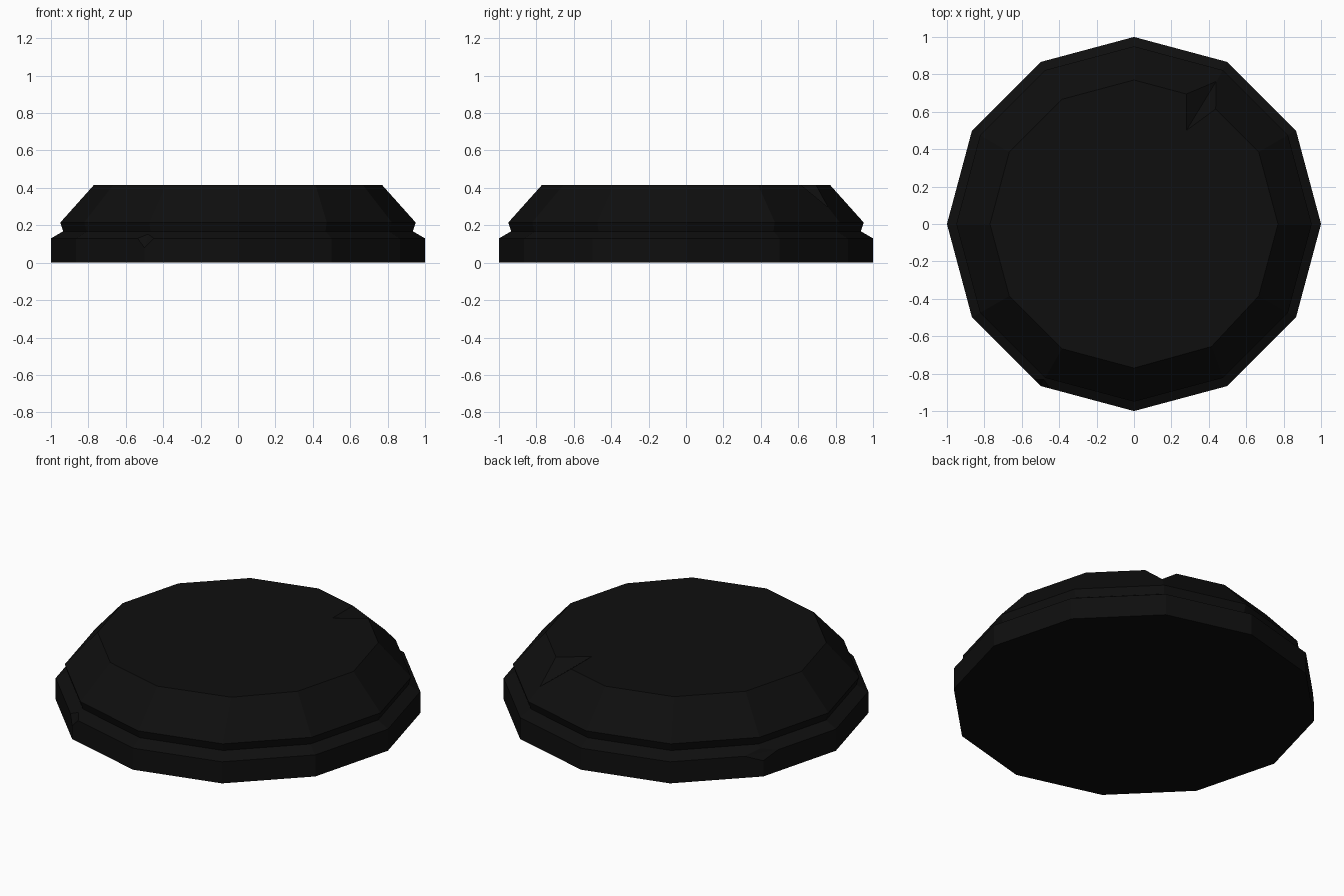
import bpy
import bmesh
from math import cos, sin, radians
from mathutils import Vector

cube = bpy.data.objects.get("Cube")
if cube:
    bpy.data.objects.remove(cube, do_unlink=True)

SIDES = 12
PROFILE = [(1.0, 0.0), (1.0, 0.13), (0.935, 0.168), (0.95, 0.215), (0.77, 0.416)]

black = bpy.data.materials.new("charcoal_black")
black.use_nodes = True
colour = (0.0045, 0.0045, 0.0045, 1)
black.diffuse_color = colour
black.node_tree.nodes["Principled BSDF"].inputs["Base Color"].default_value = colour


def corner(r, degrees, z):
    a = radians(degrees)
    return Vector((r * cos(a), r * sin(a), z))


def finish(bm, name):
    bmesh.ops.recalc_face_normals(bm, faces=bm.faces)
    mesh = bpy.data.meshes.new(name)
    bm.to_mesh(mesh)
    bm.free()
    mesh.materials.append(black)
    obj = bpy.data.objects.new(name, mesh)
    bpy.context.collection.objects.link(obj)
    return obj


def chip(target, name, points):
    # Convex cutter that knocks a flake off the stone
    bm = bmesh.new()
    for p in points:
        bm.verts.new(p)
    bmesh.ops.convex_hull(bm, input=bm.verts)
    cutter = finish(bm, name)
    cutter.hide_render = True
    cutter.hide_viewport = True
    cutter.display_type = 'WIRE'
    mod = target.modifiers.new(name, 'BOOLEAN')
    mod.operation = 'DIFFERENCE'
    mod.solver = 'EXACT'
    mod.object = cutter


# Twelve-sided plinth: base slab, groove and sloping cap
bm = bmesh.new()
rings = [[bm.verts.new(corner(r, i * 360 / SIDES, z)) for i in range(SIDES)]
         for r, z in PROFILE]
for low, high in zip(rings, rings[1:]):
    for i in range(SIDES):
        j = (i + 1) % SIDES
        bm.faces.new((low[i], low[j], high[j], high[i]))
bm.faces.new(rings[0][::-1])
bm.faces.new(rings[-1])
# Slightly worn top rim at the front
rings[-1][10].co.xy = (0.415, -0.655)
plinth = finish(bm, "worn_plinth")

# Triangular notch in the back of the cap
tip = Vector((0.28, 0.50, 0.416))
rim_a = Vector((0.28, 0.70, 0.416))
rim_b = Vector((0.43, 0.61, 0.416))
foot = Vector((0.45, 0.78, 0.285))
fall = foot - tip
chip(plinth, "cap_notch_cutter", [
    tip - fall * 0.2, tip + fall * 1.2,
    rim_a + (rim_a - tip) - fall * 0.2,
    rim_b + (rim_b - tip) * 1.5 - fall * 0.2])


# Small flakes off two corners of the base slab
def base_chip(name, degrees, width, depth):
    peak = corner(1.0, degrees, 0.13)
    sides = [peak.lerp(corner(1.0, degrees + s, 0.13), width) for s in (-30, 30)]
    below = peak - Vector((0, 0, depth))
    inner = peak.lerp(corner(0.935, degrees, 0.168), 0.6)
    centre = (sides[0] + sides[1] + below + inner) / 4
    chip(plinth, name, sides + [below, inner, peak + (peak - centre) * 0.5])


base_chip("side_flake_cutter", 150, 0.2, 0.035)
base_chip("front_flake_cutter", 240, 0.1, 0.05)
